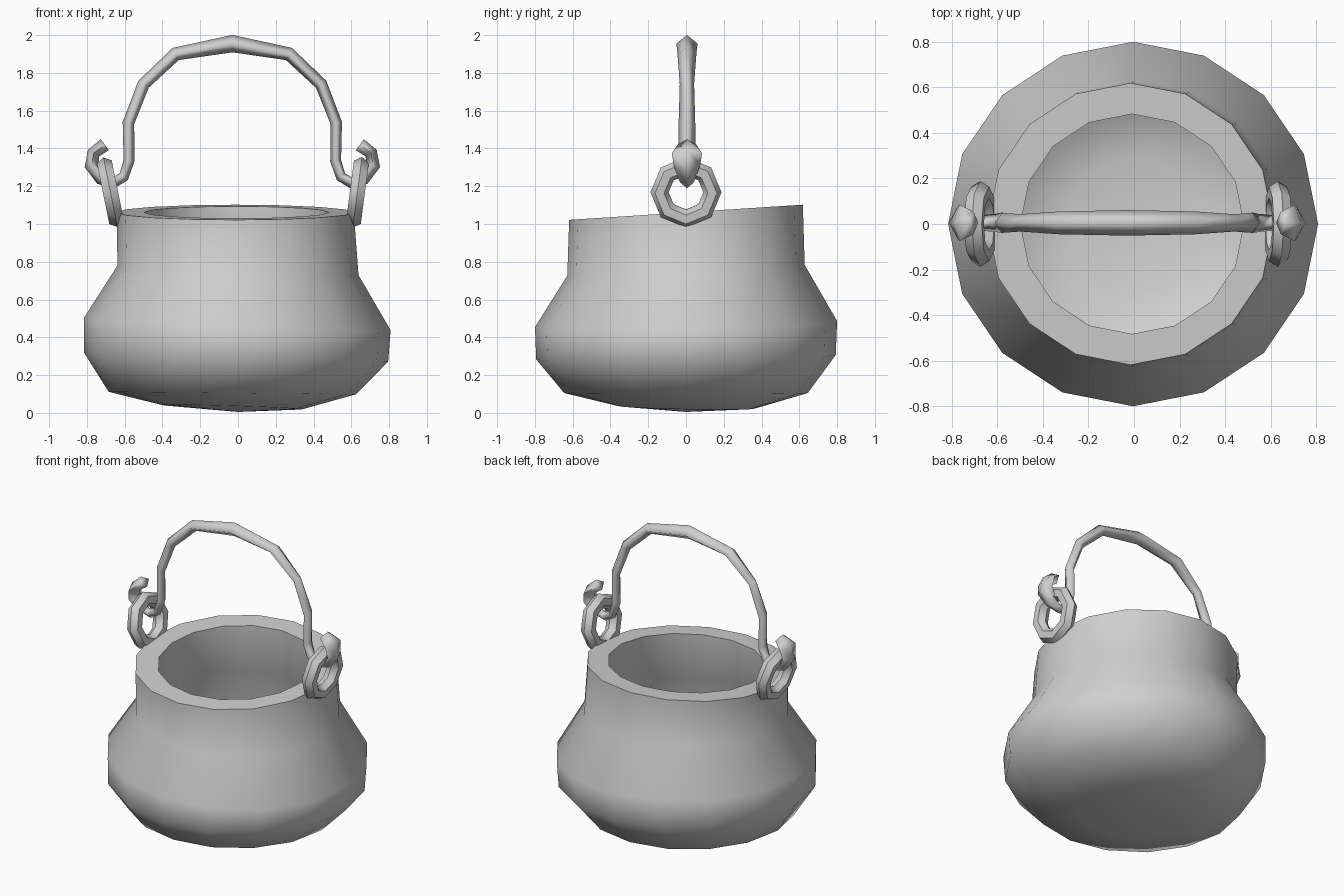
import bpy
import bmesh
from math import sin, cos, pi, radians
from mathutils import Vector, Matrix

old = bpy.data.objects.get("Cube")
if old:
    bpy.data.objects.remove(old, do_unlink=True)

iron = bpy.data.materials.new("grey_iron")
iron.use_nodes = True
GREY = (0.63, 0.63, 0.63, 1)
iron.diffuse_color = GREY
iron.node_tree.nodes["Principled BSDF"].inputs["Base Color"].default_value = GREY


def build(name, rings, closed=False, caps=False, angle=60):
    """Skin a list of point loops into one smooth-shaded object."""
    bm = bmesh.new()
    loops = [[bm.verts.new(p) for p in ring] for ring in rings]
    pairs = list(zip(loops, loops[1:]))
    if closed:
        pairs.append((loops[-1], loops[0]))
    for a, b in pairs:
        n = len(a)
        for i in range(n):
            j = (i + 1) % n
            bm.faces.new((a[i], a[j], b[j], b[i]))
    if caps:
        bm.faces.new(loops[0])
        bm.faces.new(loops[-1])
    bmesh.ops.remove_doubles(bm, verts=bm.verts, dist=0.0005)
    bmesh.ops.recalc_face_normals(bm, faces=bm.faces)
    mesh = bpy.data.meshes.new(name)
    bm.to_mesh(mesh)
    bm.free()
    mesh.materials.append(iron)
    obj = bpy.data.objects.new(name, mesh)
    bpy.context.collection.objects.link(obj)
    bpy.ops.object.select_all(action='DESELECT')
    obj.select_set(True)
    bpy.context.view_layer.objects.active = obj
    bpy.ops.object.shade_smooth_by_angle(angle=radians(angle))
    return obj


# Pot: lathe profile of radius, height, slope along x, slope along y, x shift
PROFILE = [
    (0, 0.005, 0, 0, 0), (0.37, 0.03, -0.03, -0.02, -0.03),
    (0.655, 0.105, -0.01, 0, -0.03), (0.805, 0.295, -0.03, 0.015, -0.01),
    (0.812, 0.47, -0.04, 0.02, -0.004), (0.638, 0.755, -0.04, 0.045, 0),
    (0.628, 1.062, 0, 0.065, -0.015), (0.49, 1.062, 0, 0.065, -0.008),
    (0.505, 0.76, -0.03, 0.04, 0), (0.665, 0.45, -0.03, 0.02, 0),
    (0.65, 0.31, -0.03, 0.01, 0), (0.53, 0.2, 0, 0, 0),
    (0.3, 0.145, 0, 0, 0), (0, 0.13, 0, 0, 0),
]
SIDES = 16


def pot_ring(r, z, sx, sy, shift):
    pts = []
    for i in range(SIDES):
        a = 2 * pi * i / SIDES
        x, y = r * cos(a), r * sin(a) * 0.985
        pts.append((x + shift, y, z + sx * x + sy * y))
    return pts


build("pot", [pot_ring(*p) for p in PROFILE])

# Handle: half path of x, z, half depth in y, half thickness; mirrored
MID = -0.03
HALF = [
    (0, 1.955, 0.056, 0.046), (0.3, 1.9, 0.05, 0.036),
    (0.47, 1.74, 0.038, 0.033), (0.55, 1.535, 0.044, 0.031),
    (0.547, 1.335, 0.046, 0.029), (0.575, 1.25, 0.04, 0.028),
    (0.63, 1.218, 0.035, 0.03), (0.695, 1.24, 0.045, 0.034),
    (0.745, 1.31, 0.07, 0.038), (0.735, 1.375, 0.08, 0.034),
    (0.675, 1.42, 0.05, 0.036),
]
path = [(-x, z, d, t) for x, z, d, t in reversed(HALF[1:])] + HALF
rings = []
for i, (x, z, depth, thick) in enumerate(path):
    here = Vector((x, 0, z))
    ends = [path[max(i - 1, 0)], path[min(i + 1, len(path) - 1)]]
    before, after = [Vector((p[0], 0, p[1])) for p in ends]
    dirs = [d.normalized() for d in (here - before, after - here) if d.length]
    tangent = sum(dirs, Vector()).normalized()
    normal = Vector((-tangent.z, 0, tangent.x))
    ring = []
    for k in range(4):
        a = k * pi / 2
        ring.append(here + Vector((MID, 0.005, 0)) + normal * thick * cos(a)
                    + Vector((0, depth * sin(a), 0)))
    rings.append(ring)
build("handle", rings, caps=True, angle=120)

# Rings: leaning octagonal loops hanging against the outside of the neck
for name, x, lean in (("left_ring", 0.632, 0.13), ("right_ring", -0.675, -0.2)):
    place = Matrix.Translation((x, 0, 1.168)) @ Matrix.Rotation(lean, 4, 'Y')
    rings = []
    for i in range(8):
        a = i * pi / 4
        ring = []
        for k in range(6):
            b = k * pi / 3
            r = 0.14 + 0.048 * cos(b)
            ring.append(place @ Vector((0.046 * sin(b), r * sin(a), r * cos(a))))
        rings.append(ring)
    build(name, rings, closed=True, angle=40)
